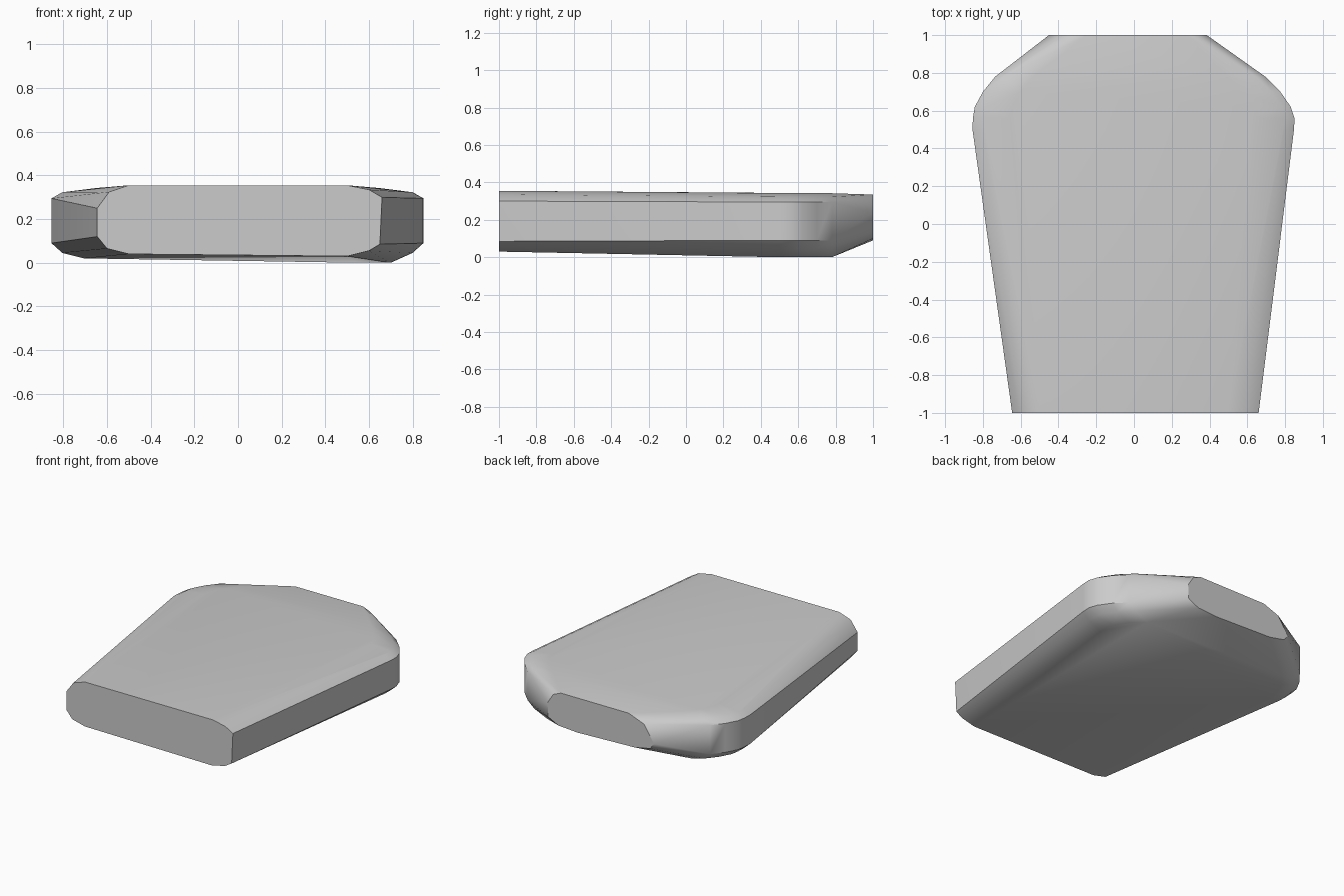
import bpy, bmesh, math

if "Cube" in bpy.data.objects:
    bpy.data.objects.remove(bpy.data.objects["Cube"])

# Flat front end profile (x, z) at y = -1
FRONT = [(-.645, .25), (-.645, .12), (-.60, .065), (-.50, .04), (.50, .03), (.60, .055),
         (.65, .085), (.66, .30), (.60, .335), (.50, .355), (-.50, .355), (-.59, .325)]

# Flat back end profile (x, z) at y = 1, slightly lopsided
BACK = [(-.45, .17), (-.42, .13), (-.30, .105), (.15, .09), (.30, .10), (.38, .14),
        (.385, .24), (.34, .31), (.28, .335), (-.25, .335), (-.37, .29)]

# Shoulder sections: y, left half width, right half width
SHOULDER = [(.50, .855, .847), (.56, .853, .85), (.62, .843, .83),
            (.70, .80, .775), (.78, .735, .695)]

# Bevelled edge: inset from the side, height
BEVEL = [(.15, .008), (.05, .045), (0, .09), (0, .295), (.05, .323), (.20, .342)]


def section(y, left, right):
    """Cross-section with the same bevel on both sides."""
    pts = []
    for inset, z in BEVEL:
        pts.append((right - inset, y, max(z - .008, 0) if z < .02 else z))
        pts.append((-left + inset, y, z + .012 if z < .02 else z))
    return pts


points = [(x, -1, z) for x, z in FRONT] + [(x, 1, z) for x, z in BACK]
for row in SHOULDER:
    points += section(*row)

# Body: tapered slab wrapped around all sections
bm = bmesh.new()
for p in points:
    bm.verts.new(p)
result = bmesh.ops.convex_hull(bm, input=bm.verts[:])
bmesh.ops.delete(bm, geom=[v for v in bm.verts if not v.link_faces], context='VERTS')
bmesh.ops.dissolve_limit(bm, angle_limit=math.radians(1),
                         verts=bm.verts[:], edges=bm.edges[:])
bmesh.ops.recalc_face_normals(bm, faces=bm.faces[:])
mesh = bpy.data.meshes.new("tapered_slab")
bm.to_mesh(mesh)
bm.free()
slab = bpy.data.objects.new("tapered_slab", mesh)
bpy.context.collection.objects.link(slab)
bpy.context.view_layer.objects.active = slab
slab.select_set(True)
bpy.ops.object.shade_smooth_by_angle(angle=math.radians(30))
